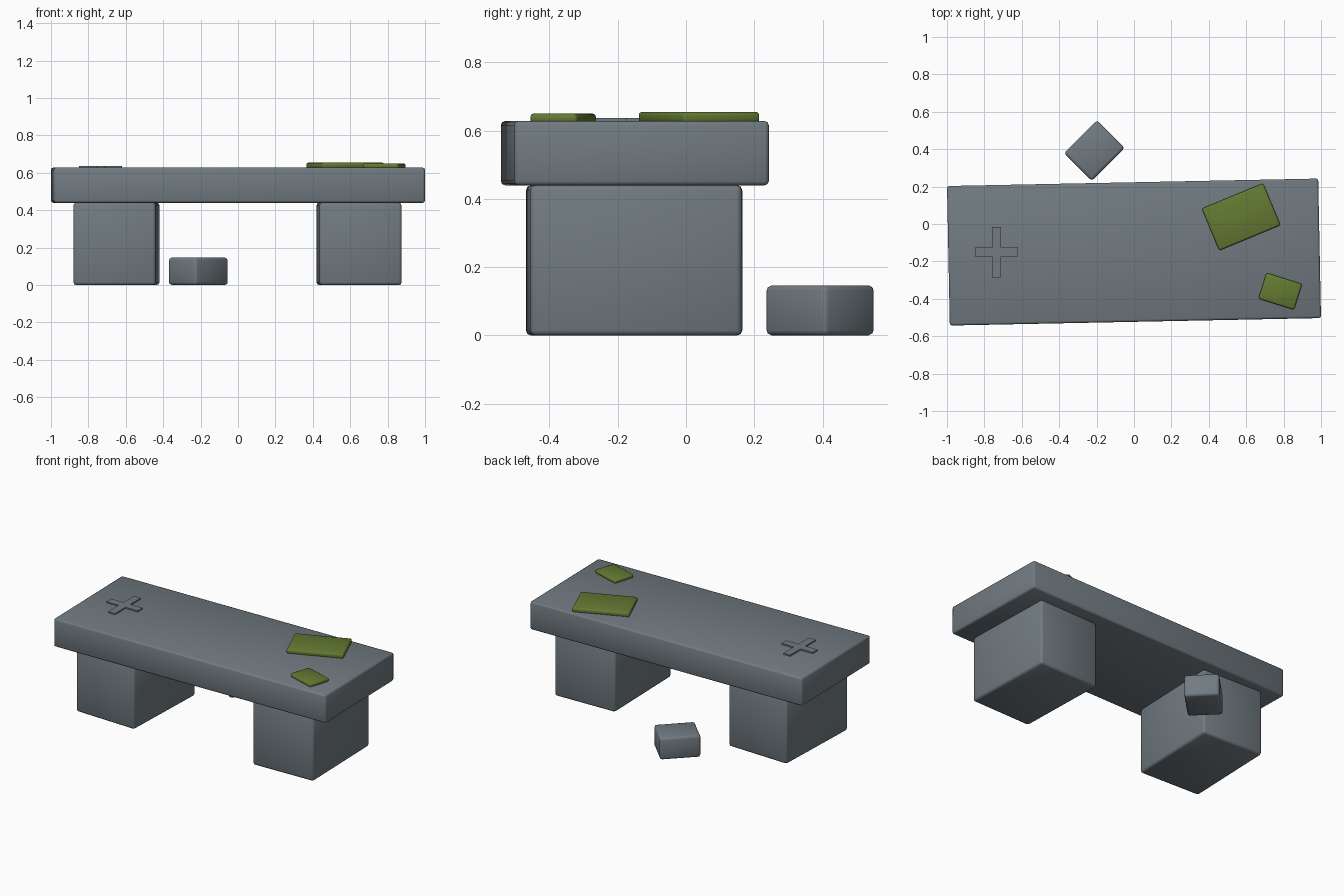
import bpy, bmesh, math
from mathutils import Matrix

if "Cube" in bpy.data.objects:
    bpy.data.objects.remove(bpy.data.objects["Cube"])


def material(name, rgb):
    m = bpy.data.materials.new(name)
    m.diffuse_color = (*rgb, 1.0)
    m.use_nodes = True
    m.node_tree.nodes["Principled BSDF"].inputs["Base Color"].default_value = m.diffuse_color
    return m


STONE = material("grey_stone", (0.165, 0.198, 0.22))
MOSS = material("moss_green", (0.125, 0.195, 0.032))


def finish(name, bm, mat, location, angle):
    mesh = bpy.data.meshes.new(name)
    bm.to_mesh(mesh)
    bm.free()
    mesh.materials.append(mat)
    obj = bpy.data.objects.new(name, mesh)
    obj.location = location
    obj.rotation_euler.z = math.radians(angle)
    bpy.context.collection.objects.link(obj)
    return obj


def block(name, mat, size, center, z0, angle, bevel):
    """Rounded box standing on height z0, turned about the vertical."""
    bm = bmesh.new()
    bmesh.ops.create_cube(bm, size=1, matrix=Matrix.Diagonal((*size, 1)))
    obj = finish(name, bm, mat, (*center, z0 + size[2] / 2), angle)
    mod = obj.modifiers.new("rounded_edges", 'BEVEL')
    mod.width = bevel
    mod.segments = 2
    bpy.ops.object.select_all(action='DESELECT')
    obj.select_set(True)
    bpy.context.view_layer.objects.active = obj
    bpy.ops.object.modifier_apply(modifier=mod.name)
    bpy.ops.object.shade_smooth_by_angle(angle=math.radians(50))
    return obj


# Stone bench: two legs and a slab
block("left_leg", STONE, (0.44, 0.62, 0.44), (-0.65, -0.152), 0, -2, 0.015)
block("right_leg", STONE, (0.44, 0.62, 0.44), (0.647, -0.152), 0, 1.5, 0.015)
block("slab", STONE, (1.985, 0.746, 0.188), (0, -0.15), 0.44, 1.15, 0.012)

# Loose stone lying behind the bench
block("loose_stone", STONE, (0.25, 0.21, 0.147), (-0.212, 0.393), 0, 45, 0.015)

# Moss patches on the slab
block("large_moss", MOSS, (0.355, 0.243, 0.033), (0.573, 0.038), 0.622, 22.5, 0.01)
block("small_moss", MOSS, (0.20, 0.145, 0.028), (0.782, -0.36), 0.622, -17.5, 0.01)

# Raised cross carving
bm = bmesh.new()
a, b, t = 0.115, 0.135, 0.025  # half lengths and half thickness of the arms
outline = [(a, -t), (a, t), (t, t), (t, b), (-t, b), (-t, t),
           (-a, t), (-a, -t), (-t, -t), (-t, -b), (t, -b), (t, -t)]
face = bm.faces.new([bm.verts.new((x, y, 0)) for x, y in outline])
top = bmesh.ops.extrude_face_region(bm, geom=[face])
bmesh.ops.translate(bm, vec=(0, 0, 0.017),
                    verts=[v for v in top["geom"] if isinstance(v, bmesh.types.BMVert)])
bmesh.ops.recalc_face_normals(bm, faces=bm.faces)
finish("cross_carving", bm, STONE, (-0.735, -0.15, 0.62), 0)
